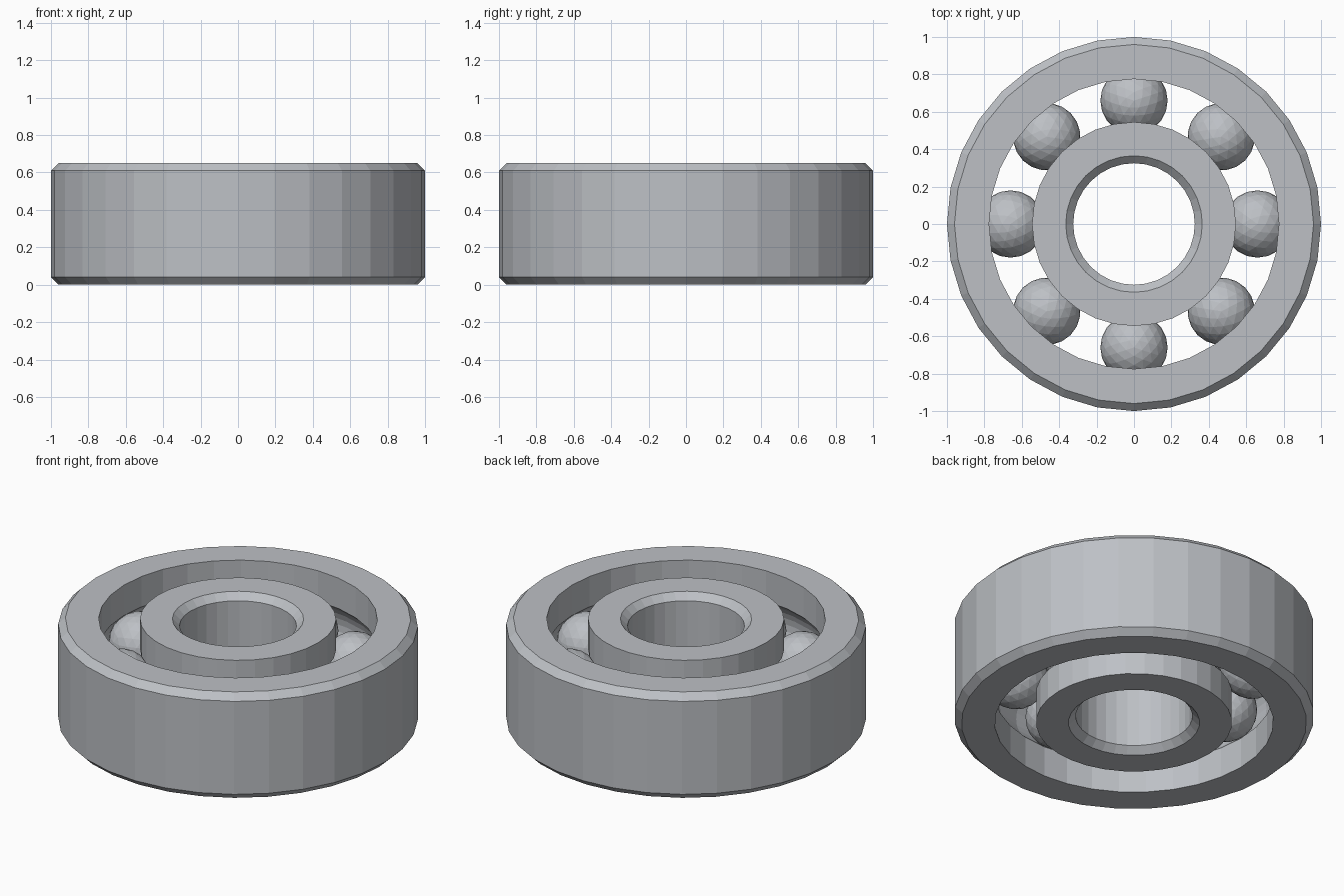
import bpy, bmesh, math
from math import sin, cos, pi

cube = bpy.data.objects.get("Cube")
if cube:
    bpy.data.objects.remove(cube)

HEIGHT, CHAMFER, SIDES = 0.65, 0.04, 32
MID = HEIGHT / 2
PITCH, BALL_R, BALLS = 0.66, 0.18, 8

steel = bpy.data.materials.new("steel grey")
steel.use_nodes = True
colour = (0.51, 0.53, 0.56, 1)
steel.diffuse_color = colour
steel.node_tree.nodes["Principled BSDF"].inputs["Base Color"].default_value = colour


def add_object(name, bm):
    mesh = bpy.data.meshes.new(name)
    bm.to_mesh(mesh)
    bm.free()
    mesh.materials.append(steel)
    obj = bpy.data.objects.new(name, mesh)
    bpy.context.collection.objects.link(obj)
    return obj


def race_ring(name, plain_r, race_r):
    """Ring with chamfers on its plain wall and a ball groove in its race wall."""
    inward = 1 if race_r > plain_r else -1
    edge = plain_r + inward * CHAMFER
    profile = [(race_r, 0), (edge, 0), (plain_r, CHAMFER),
               (plain_r, HEIGHT - CHAMFER), (edge, HEIGHT), (race_r, HEIGHT)]
    # groove arc follows the ball, from top to bottom
    half = math.acos(abs(race_r - PITCH) / BALL_R)
    steps = 8
    for i in range(steps + 1):
        a = half - 2 * half * i / steps
        profile.append((PITCH - inward * BALL_R * cos(a), MID + BALL_R * sin(a)))

    bm = bmesh.new()
    loops = [[bm.verts.new((r * cos(2 * pi * s / SIDES), r * sin(2 * pi * s / SIDES), z))
              for r, z in profile] for s in range(SIDES)]
    n = len(profile)
    for s in range(SIDES):
        a, b = loops[s], loops[(s + 1) % SIDES]
        for i in range(n):
            j = (i + 1) % n
            bm.faces.new((a[i], b[i], b[j], a[j]))
    bmesh.ops.recalc_face_normals(bm, faces=bm.faces)
    return add_object(name, bm)


# Rings
race_ring("outer_ring", 1.0, 0.775)
race_ring("inner_ring", 0.325, 0.545)

# Balls
for k in range(BALLS):
    bm = bmesh.new()
    bmesh.ops.create_icosphere(bm, subdivisions=3, radius=BALL_R)
    ball = add_object(f"ball_{k + 1}", bm)
    angle = 2 * pi * k / BALLS
    ball.location = (PITCH * cos(angle), PITCH * sin(angle), MID)
    ball.rotation_euler.z = angle
